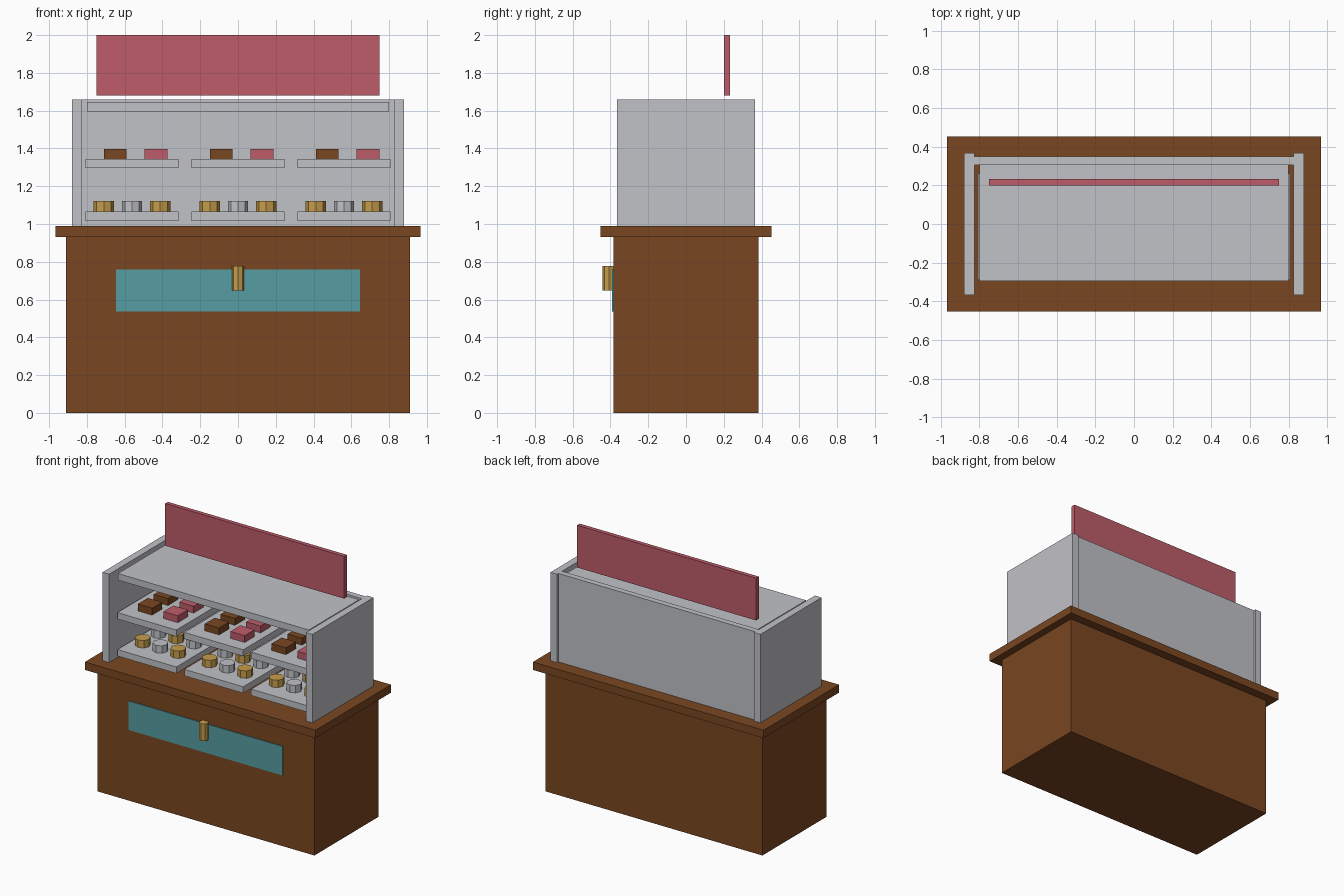
import bpy, math

if "Cube" in bpy.data.objects:
    bpy.data.objects.remove(bpy.data.objects["Cube"])


def lin(c):
    c /= 255
    return c / 12.92 if c <= 0.04045 else ((c + 0.055) / 1.055) ** 2.4


def material(name, r, g, b):
    m = bpy.data.materials.new(name)
    m.diffuse_color = (lin(r), lin(g), lin(b), 1)
    m.use_nodes = True
    m.node_tree.nodes["Principled BSDF"].inputs["Base Color"].default_value = m.diffuse_color
    return m


WOOD = material("brown wood", 122, 70, 33)
GREY = material("pale grey", 193, 194, 199)
PINK = material("pink", 190, 92, 106)
TEAL = material("teal", 87, 158, 162)
GOLD = material("gold", 198, 157, 76)


def box(name, x, y, z, mat):
    """Box from (min, max) ranges on each axis."""
    bpy.ops.mesh.primitive_cube_add(size=1, location=[sum(r) / 2 for r in (x, y, z)])
    o = bpy.context.object
    o.scale = [r[1] - r[0] for r in (x, y, z)]
    bpy.ops.object.transform_apply(location=False, rotation=False, scale=True)
    o.name = name
    o.data.materials.append(mat)
    return o


def drum(name, x, y, z, r, mat):
    """Upright eight-sided cylinder."""
    bpy.ops.mesh.primitive_cylinder_add(vertices=8, radius=r, depth=z[1] - z[0],
                                        location=(x, y, sum(z) / 2))
    o = bpy.context.object
    o.name = name
    o.data.materials.append(mat)
    return o


# Counter
box("counter_base", (-0.91, 0.91), (-0.385, 0.385), (0, 0.93), WOOD)
box("counter_top", (-0.967, 0.967), (-0.452, 0.452), (0.93, 0.99), WOOD)
box("front_panel", (-0.646, 0.646), (-0.391, -0.384), (0.538, 0.758), TEAL)
drum("front_handle", 0, -0.408, (0.647, 0.777), 0.033, GOLD)

# Display case
for side, s in (("left", -1), ("right", 1)):
    box(side + "_case_wall", sorted((s * 0.825, s * 0.88)), (-0.366, 0.366), (0.99, 1.66), GREY)
box("case_back", (-0.825, 0.825), (0.306, 0.35), (0.99, 1.66), GREY)
box("case_roof", (-0.8, 0.8), (-0.295, 0.306), (1.595, 1.645), GREY)

# Sign board
box("sign_board", (-0.75, 0.75), (0.2, 0.232), (1.68, 2.0), PINK)

# Trays with two rows of goods each
for cx in (-0.561, 0, 0.561):
    for level, z0 in (("lower", 1.016), ("upper", 1.296)):
        box(level + "_tray", (cx - 0.247, cx + 0.247), (-0.29, 0.26), (z0, z0 + 0.049), GREY)
    for row, y in enumerate((-0.127, 0.063)):
        # round cakes alternate in colour like a checkerboard
        for col in range(3):
            drum("round_cake", cx + (col - 1) * 0.149, y, (1.065, 1.121), 0.054,
                 (GOLD, GREY)[(row + col) % 2])
        # square cakes
        for dx, mat in ((-0.088, WOOD), (0.127, PINK)):
            x = cx + dx
            box("square_cake", (x - 0.06, x + 0.06), (y - 0.06, y + 0.06), (1.345, 1.397), mat)
